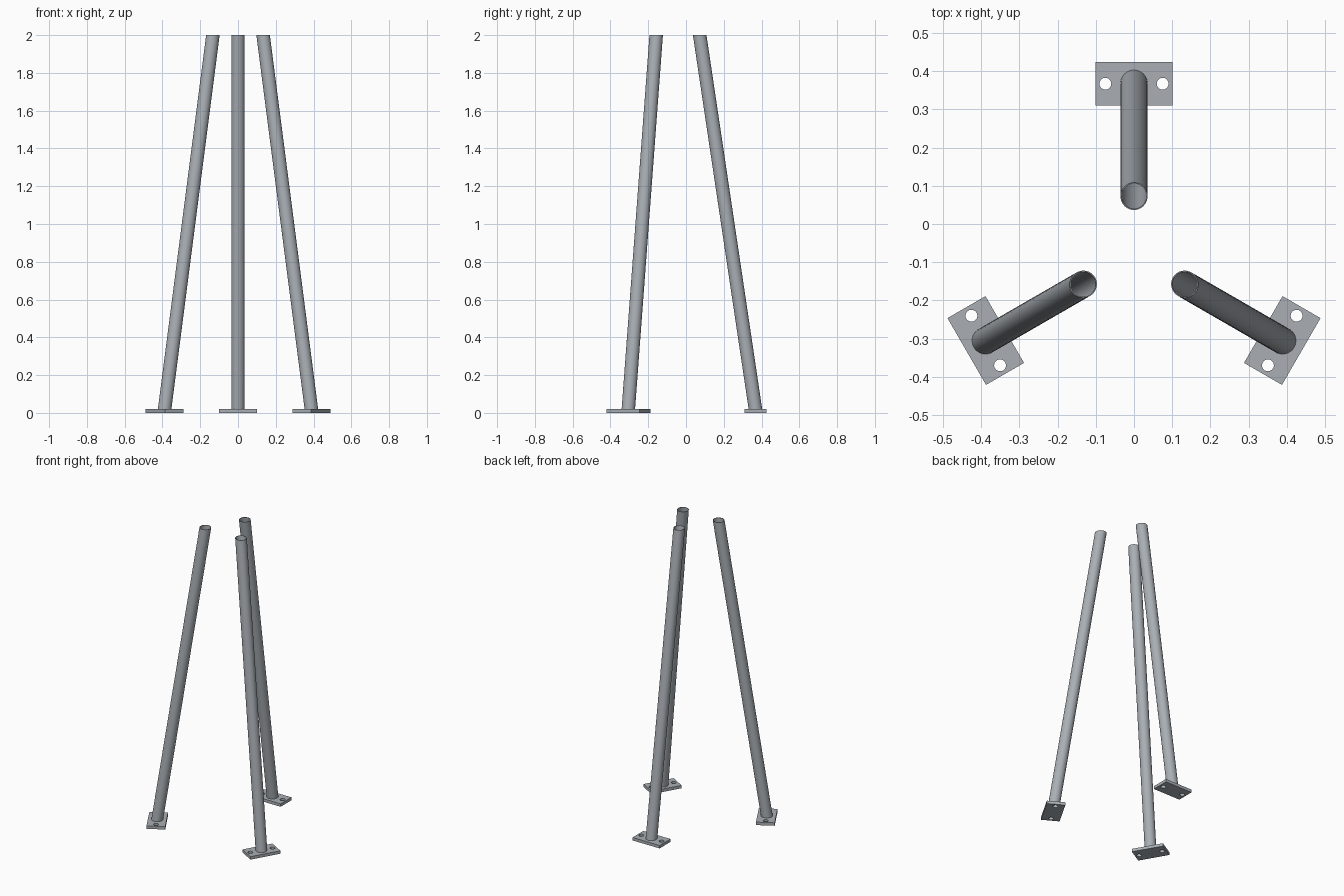
import bpy, bmesh, math
from mathutils import Matrix

if "Cube" in bpy.data.objects:
    bpy.data.objects.remove(bpy.data.objects["Cube"])

CY = -0.081                 # rotational centre of the tripod (bounding box is centred on y = 0)
PLATE_R, PLATE_T = 0.4485, 0.02
TOP_R, TOP_Z = 0.1535, 2.0
R_OUT, R_IN, SEG = 0.0355, 0.0325, 48

steel = bpy.data.materials.new("grey steel")
steel.diffuse_color = (0.40, 0.43, 0.46, 1)
steel.use_nodes = True
steel.node_tree.nodes["Principled BSDF"].inputs["Base Color"].default_value = steel.diffuse_color


def outline(curve, pts):
    s = curve.splines.new('POLY')
    s.points.add(len(pts) - 1)
    for p, (x, y) in zip(s.points, pts):
        p.co = (x, y, 0, 1)
    s.use_cyclic_u = True


def circle(cx, r, n):
    return [(cx + r * math.cos(2 * math.pi * i / n), r * math.sin(2 * math.pi * i / n)) for i in range(n)]


# foot plate: filled rectangle with two bolt holes, extruded
def plate_mesh():
    cu = bpy.data.curves.new("plate_profile", 'CURVE')
    cu.dimensions, cu.fill_mode, cu.extrude = '2D', 'BOTH', PLATE_T / 2
    w, d = 0.101, 0.0575
    outline(cu, [(-w, -d), (w, -d), (w, d), (-w, d)])
    for s in (-1, 1):
        outline(cu, circle(s * 0.075, 0.0155, 32))
    tmp = bpy.data.objects.new("plate_profile", cu)
    bpy.context.scene.collection.objects.link(tmp)
    bpy.context.view_layer.update()
    me = bpy.data.meshes.new_from_object(tmp.evaluated_get(bpy.context.evaluated_depsgraph_get()))
    bpy.data.objects.remove(tmp)
    bm = bmesh.new()
    bm.from_mesh(me)
    bmesh.ops.remove_doubles(bm, verts=bm.verts, dist=1e-5)
    bmesh.ops.translate(bm, verts=bm.verts, vec=(0, PLATE_R, PLATE_T / 2))
    bmesh.ops.recalc_face_normals(bm, faces=bm.faces)
    bm.to_mesh(me)
    bm.free()
    return me


# leg: hollow leaning tube, cut level at both ends
def leg_mesh():
    stretch = 1 / math.cos(math.atan((PLATE_R - TOP_R) / (TOP_Z - PLATE_T)))
    bm = bmesh.new()

    def ring(r, cy, z):
        return [bm.verts.new((x, cy + y * stretch, z)) for x, y in circle(0, r, SEG)]

    rings = [ring(R_OUT, PLATE_R, PLATE_T), ring(R_OUT, TOP_R, TOP_Z),
             ring(R_IN, TOP_R, TOP_Z), ring(R_IN, PLATE_R, PLATE_T)]
    for a, b in zip(rings, rings[1:] + rings[:1]):
        for i in range(SEG):
            j = (i + 1) % SEG
            bm.faces.new((a[i], a[j], b[j], b[i]))
    bmesh.ops.recalc_face_normals(bm, faces=bm.faces)
    me = bpy.data.meshes.new("leg")
    bm.to_mesh(me)
    bm.free()
    return me


# three copies around the centre
parts = {"foot_plate": plate_mesh(), "leg": leg_mesh()}
for name, me in parts.items():
    me.materials.clear()
    me.materials.append(steel)
    for k, side in enumerate(("back", "left", "right")):
        ob = bpy.data.objects.new(f"{side}_{name}", me.copy())
        bpy.context.scene.collection.objects.link(ob)
        ob.matrix_world = Matrix.Translation((0, CY, 0)) @ Matrix.Rotation(math.radians(120 * k), 4, 'Z')
        bpy.ops.object.select_all(action='DESELECT')
        ob.select_set(True)
        bpy.context.view_layer.objects.active = ob
        bpy.ops.object.shade_smooth_by_angle(angle=math.radians(30))
